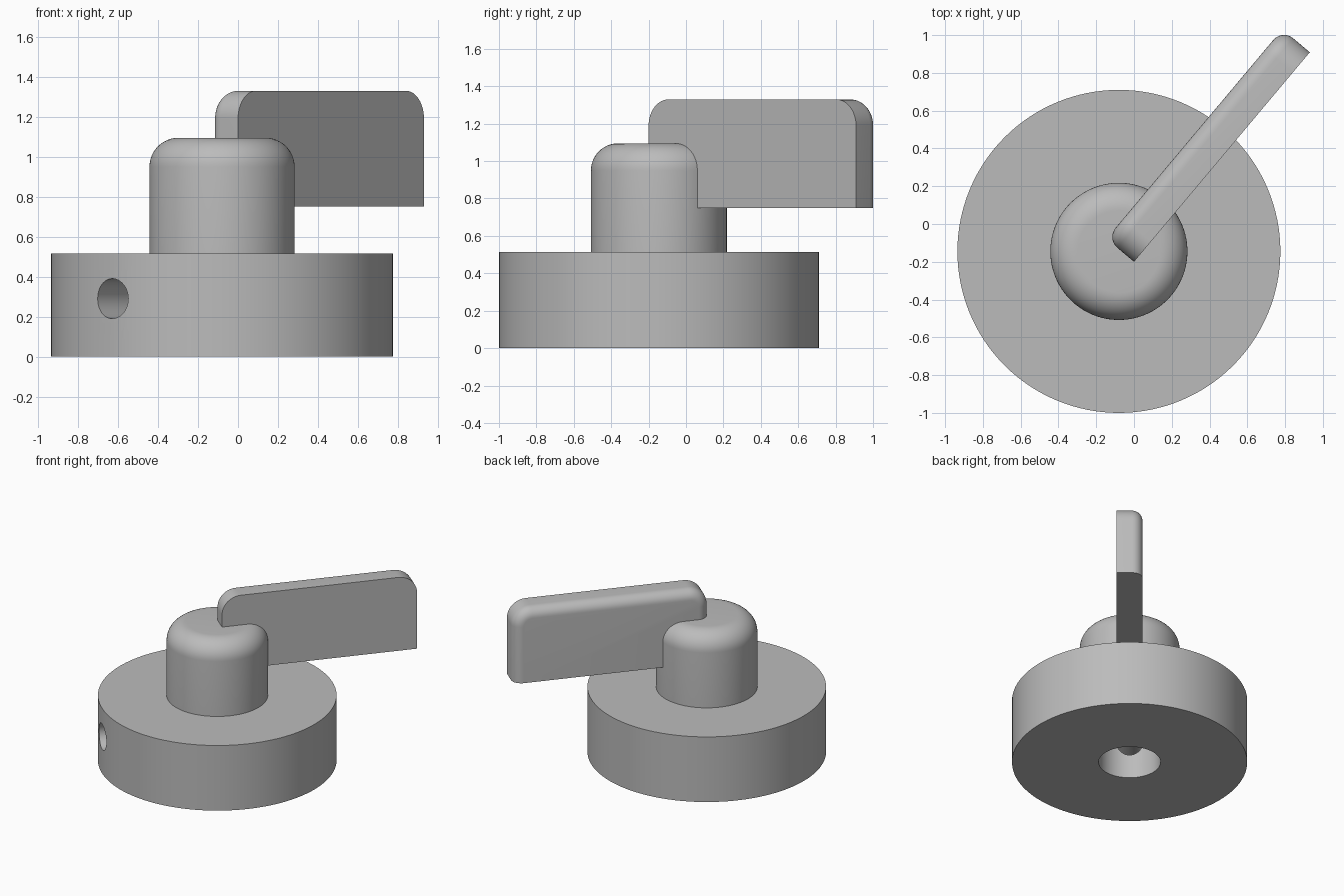
import bpy
import bmesh
from math import sin, cos, pi, radians
from mathutils import Matrix, Vector

cube = bpy.data.objects.get("Cube")
if cube:
    bpy.data.objects.remove(cube, do_unlink=True)

CENTRE = Vector((-0.08, -0.145, 0))
ANGLE = radians(50)          # heading of the lever; the side hole faces the opposite way

grey = bpy.data.materials.new("plain grey")
grey.use_nodes = True
colour = (0.5, 0.5, 0.5, 1)
grey.diffuse_color = colour
grey.node_tree.nodes["Principled BSDF"].inputs["Base Color"].default_value = colour


def add_object(name, bm):
    bmesh.ops.recalc_face_normals(bm, faces=bm.faces)
    mesh = bpy.data.meshes.new(name)
    bm.to_mesh(mesh)
    bm.free()
    mesh.materials.append(grey)
    obj = bpy.data.objects.new(name, mesh)
    bpy.context.collection.objects.link(obj)
    return obj


def activate(obj):
    bpy.ops.object.select_all(action='DESELECT')
    obj.select_set(True)
    bpy.context.view_layer.objects.active = obj


def smooth(obj):
    activate(obj)
    bpy.ops.object.shade_smooth_by_angle(angle=radians(30))


def arc(cx, cy, r, start, end, steps=12):
    angles = [start + (end - start) * i / steps for i in range(steps + 1)]
    return [(cx + r * cos(a), cy + r * sin(a)) for a in angles]


# Base disc, rounded hub and shaft bore as one turned profile
BASE_R, BASE_H, HUB_R, HUB_H, FILLET = 0.855, 0.515, 0.363, 1.095, 0.145
BORE_R, BORE_H = 0.225, 0.73
profile = [(0, BORE_H), (BORE_R, BORE_H), (BORE_R, 0), (BASE_R, 0),
           (BASE_R, BASE_H), (HUB_R, BASE_H)]
profile += arc(HUB_R - FILLET, HUB_H - FILLET, FILLET, 0, pi / 2)
profile.append((0, HUB_H))
bm = bmesh.new()
verts = [bm.verts.new((r, 0, z)) for r, z in profile]
edges = [bm.edges.new(pair) for pair in zip(verts, verts[1:])]
bmesh.ops.spin(bm, geom=verts + edges, cent=(0, 0, 0), axis=(0, 0, 1),
               angle=2 * pi, steps=128, use_duplicate=False)
bmesh.ops.remove_doubles(bm, verts=bm.verts, dist=0.0001)
body = add_object("base_and_hub", bm)
body.location = CENTRE

# Radial screw hole from the rim into the bore
bm = bmesh.new()
bmesh.ops.create_cone(bm, cap_ends=True, segments=48, radius1=0.1, radius2=0.1, depth=0.9)
cutter = add_object("screw_hole_cutter", bm)
cutter.hide_render = True
heading = Vector((cos(ANGLE), sin(ANGLE), 0))
cutter.matrix_world = (Matrix.Translation(CENTRE - heading * 0.55 + Vector((0, 0, 0.29)))
                       @ Matrix.Rotation(ANGLE, 4, 'Z') @ Matrix.Rotation(pi / 2, 4, 'Y'))
cut = body.modifiers.new("screw_hole", 'BOOLEAN')
cut.operation = 'DIFFERENCE'
cut.solver = 'EXACT'
cut.object = cutter
activate(body)
bpy.ops.object.modifier_apply(modifier=cut.name)
bpy.data.objects.remove(cutter, do_unlink=True)
smooth(body)

# Lever plate: rounded upper corners, with its far side rounded over on top and ends
LENGTH, THICK, LOW, HIGH, CORNER, ROUND = 1.448, 0.19, 0.75, 1.33, 0.14, 0.075


def outline(inset):
    r = CORNER - inset
    return ([(inset, LOW), (LENGTH - inset, LOW)]
            + arc(LENGTH - CORNER, HIGH - CORNER, r, 0, pi / 2)
            + arc(CORNER, HIGH - CORNER, r, pi / 2, pi))


bm = bmesh.new()
layers = [(0, 0)] + [(ROUND - x, THICK - ROUND + y) for x, y in arc(0, 0, ROUND, 0, pi / 2, 8)]
rings = [[bm.verts.new((x, depth, z)) for x, z in outline(inset)] for inset, depth in layers]
for lower, upper in zip(rings, rings[1:]):
    for i in range(len(lower)):
        j = (i + 1) % len(lower)
        bm.faces.new((lower[i], lower[j], upper[j], upper[i]))
bm.faces.new(rings[0])
bm.faces.new(rings[-1])
lever = add_object("lever", bm)
lever.location = (0, -0.2, 0)
lever.rotation_euler.z = ANGLE
smooth(lever)
